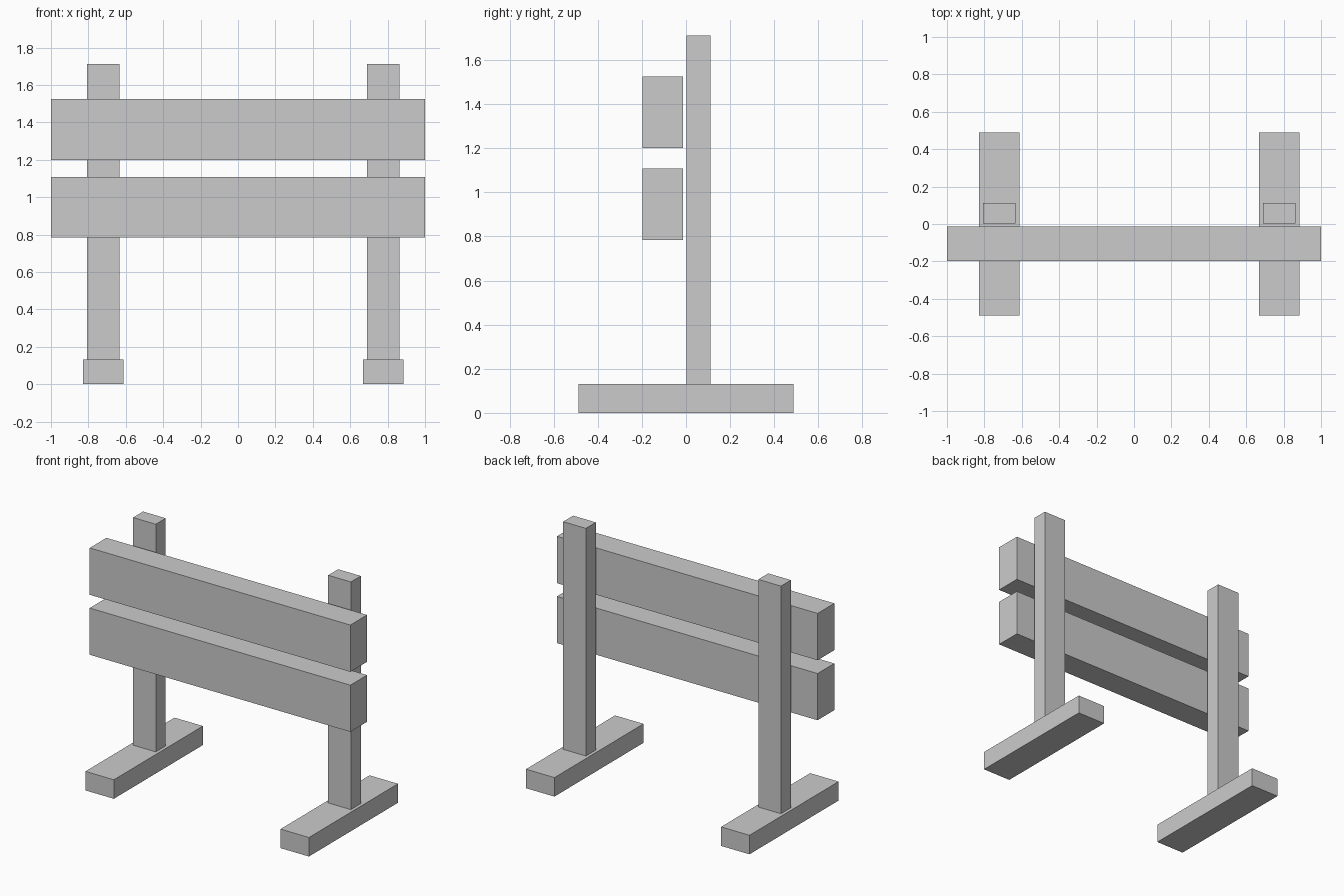
import bpy

if "Cube" in bpy.data.objects:
    bpy.data.objects.remove(bpy.data.objects["Cube"])


def box(name, x, y, z):
    """Box spanning the given (min, max) ranges."""
    spans = (x, y, z)
    bpy.ops.mesh.primitive_cube_add(size=1, location=[(a + b) / 2 for a, b in spans])
    ob = bpy.context.object
    ob.name = name
    ob.scale = [b - a for a, b in spans]
    bpy.ops.object.transform_apply(location=False, rotation=False, scale=True)
    return ob


FOOT_TOP = 0.132

# Feet with an upright post on each
for side, cx in (("left", -0.72), ("right", 0.777)):
    box(f"{side}_foot", (cx - 0.109, cx + 0.109), (-0.488, 0.488), (0, FOOT_TOP))
    box(f"{side}_post", (cx - 0.087, cx + 0.087), (0.003, 0.112), (FOOT_TOP, 1.711))

# Horizontal boards in front of the posts
for name, z in (("lower_board", (0.784, 1.108)), ("upper_board", (1.2, 1.525))):
    box(name, (-1, 1), (-0.197, -0.014), z)
